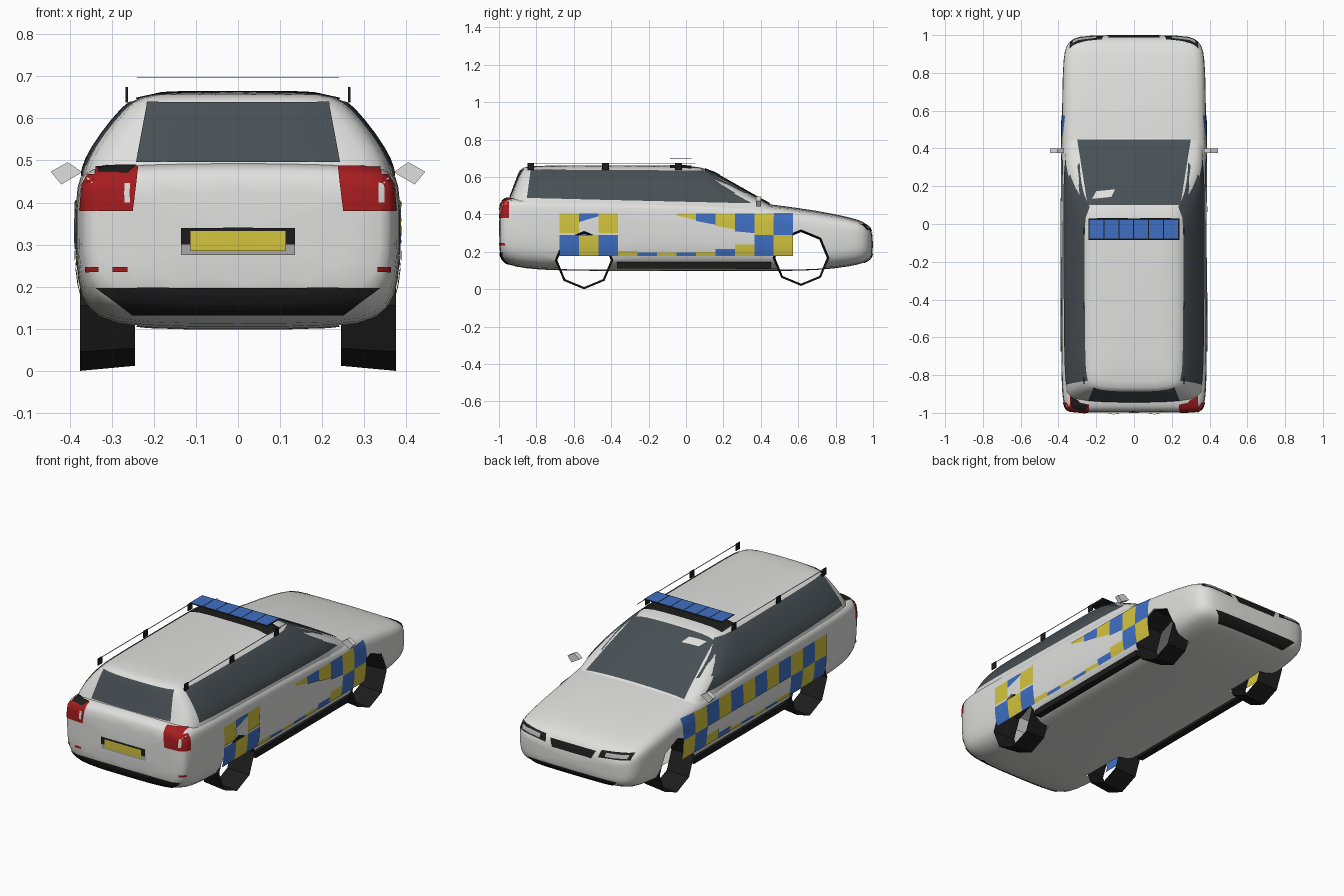
import bpy, bmesh, math
from mathutils import Vector, Matrix
from mathutils.bvhtree import BVHTree

if "Cube" in bpy.data.objects:
    bpy.data.objects.remove(bpy.data.objects["Cube"])


def material(name, rgb):
    m = bpy.data.materials.new(name)
    m.use_nodes = True
    m.diffuse_color = (*rgb, 1)
    m.node_tree.nodes["Principled BSDF"].inputs["Base Color"].default_value = (*rgb, 1)
    return m


WHITE = material("white paint", (.74, .74, .73))
BLACK = material("black trim", (.012, .012, .012))
GLASS = material("dark glass", (.065, .08, .09))
RED = material("red lamp", (.38, .012, .014))
YELLOW = material("yellow", (.66, .56, .05))
BLUE = material("blue", (.05, .16, .56))
GREY = material("silver grey", (.4, .4, .4))


def add_object(name, bm, mats, smooth=True):
    mesh = bpy.data.meshes.new(name)
    bm.to_mesh(mesh)
    bm.free()
    for m in mats:
        mesh.materials.append(m)
    obj = bpy.data.objects.new(name, mesh)
    bpy.context.collection.objects.link(obj)
    if smooth:
        mesh.shade_smooth()
    return obj


def bake(obj):
    """Replace the mesh by its modified result."""
    dg = bpy.context.evaluated_depsgraph_get()
    mesh = bpy.data.meshes.new_from_object(obj.evaluated_get(dg))
    obj.modifiers.clear()
    obj.data = mesh


def loft(name, half_rings, cap_start):
    """Skin mirrored half rings, round them once and bake."""
    bm = bmesh.new()
    rings = []
    for half in half_rings:
        full = half + [(-x, y, z) for x, y, z in half[-2:0:-1]]
        rings.append([bm.verts.new(p) for p in full])
    for a, b in zip(rings, rings[1:]):
        for i in range(len(a)):
            j = (i + 1) % len(a)
            bm.faces.new((a[i], a[j], b[j], b[i]))
    bm.faces.new(rings[-1])
    if cap_start:
        bm.faces.new(rings[0])
    bmesh.ops.recalc_face_normals(bm, faces=bm.faces)
    obj = add_object(name, bm, [WHITE, BLACK])
    obj.modifiers.new("round", "SUBSURF").levels = 1
    bake(obj)
    return obj


def box(name, x, y, z, mat):
    bm = bmesh.new()
    bmesh.ops.create_cube(bm, size=1)
    for v in bm.verts:
        v.co = [(lo + hi) / 2 + c * (hi - lo) for c, (lo, hi) in zip(v.co, (x, y, z))]
    return add_object(name, bm, [mat], False)


# Lower body: sections along the length (y, half width, bottom, shoulder height)
sections = [(-1, .335, .2, .435), (-.985, .36, .155, .468), (-.95, .375, .13, .482),
            (-.87, .383, .112, .483), (-.7, .386, .098, .48), (-.2, .386, .098, .475),
            (.38, .383, .098, .452), (.5, .382, .098, .435), (.7, .38, .1, .41),
            (.88, .375, .122, .375), (.95, .36, .14, .355), (.985, .32, .16, .325),
            (1, .26, .19, .28)]
rings = []
for y, w, low, high in sections:
    shoulder = .965 if y < .4 else .9
    profile = [(0, 0), (.62, 0), (.88, .06), (.97, .2), (1, .4), (1, .75),
               (.99, .9), (shoulder, 1), (.6, 1.03), (0, 1.04)]
    rings.append([(u * w, y, low + t * (high - low)) for u, t in profile])
body = loft("lower_body", rings, True)

# Cabin: stacked outlines (height, rear, front, half width)
levels = [(.43, -.97, .5, .374), (.46, -.955, .445, .372), (.5, -.938, .37, .364),
          (.56, -.915, .265, .327), (.63, -.89, .14, .27), (.652, -.875, .09, .235),
          (.663, -.82, 0, .17)]
rings = []
for z, r, f, w in levels:
    outline = [(0, f), (.5, f - .005), (.82, f - .02), (.96, f - .055), (1, f - .14),
               (1, (f + r) / 2), (1, r + .14), (.97, r + .05), (.87, r + .015), (.5, r), (0, r)]
    rings.append([(u * w, y, z) for u, y in outline])
cabin = loft("cabin", rings, False)

# Surface used to lay thin trim onto the shell
shell = bmesh.new()
shell.from_mesh(body.data)
shell.from_mesh(cabin.data)
surface = BVHTree.FromBMesh(shell)
shell.free()

SIDES = {"rear": (lambda u, v: (u, -2, v), (0, 1, 0)),
         "nose": (lambda u, v: (u, 2, v), (0, -1, 0)),
         "left": (lambda u, v: (2, u, v), (-1, 0, 0)),
         "right": (lambda u, v: (-2, u, v), (1, 0, 0)),
         "top": (lambda u, v: (u, v, 2), (0, 0, -1))}


def patch(name, side, quad, mat, lift=.004, n=8):
    """Drape a four-cornered panel on the shell."""
    start, aim = SIDES[side][0], Vector(SIDES[side][1])
    a, b, c, d = [Vector(p) for p in quad]
    bm = bmesh.new()
    grid = []
    for i in range(n + 1):
        row = []
        for j in range(n + 1):
            p = a.lerp(b, i / n).lerp(d.lerp(c, i / n), j / n)
            origin = Vector(start(p.x, p.y))
            hit, normal, _, _ = surface.ray_cast(origin, aim)
            if hit is None:
                hit, normal, _, _ = surface.find_nearest(origin + aim * 1.6)
            if normal.dot(aim) > 0:
                normal = -normal
            row.append(bm.verts.new(hit + normal * lift))
        grid.append(row)
    for i in range(n):
        for j in range(n):
            corners = (grid[i][j], grid[i + 1][j], grid[i + 1][j + 1], grid[i][j + 1])
            depth = [v.co.dot(aim) for v in corners]
            if max(depth) - min(depth) < .06:
                bm.faces.new(corners)
    bm.normal_update()
    if sum(f.normal.dot(aim) for f in bm.faces) > 0:
        bmesh.ops.reverse_faces(bm, faces=bm.faces)
    return add_object(name, bm, [mat])


def rect(u0, u1, v0, v1):
    return [(u0, v0), (u1, v0), (u1, v1), (u0, v1)]


def flip(quad):
    return [(-u, v) for u, v in quad]


# Glass
patch("windscreen", "top", [(-.3, .445), (.3, .445), (.245, .1), (-.245, .1)], GLASS, n=12)
patch("windscreen_sticker", "top", [(-.22, .13), (-.12, .14), (-.1, .18), (-.2, .17)], WHITE, .008, 2)
patch("rear_window", "rear", [(-.242, .495), (.242, .495), (.215, .637), (-.215, .637)], GLASS, n=12)
for side in ("left", "right"):
    patch(side + "_window", side, [(-.85, .487), (.43, .457), (.09, .632), (-.83, .637)], GLASS, n=16)

# Tail and nose details
tail = [(.237, .484), (.335, .484), (.362, .38), (.25, .38)]
lamp = [(.16, .3), (.335, .317), (.34, .348), (.17, .335)]
lens = [(.2, .31), (.32, .322), (.325, .338), (.2, .328)]
for side, fix in (("left", list), ("right", flip)):
    patch(side + "_tail_lamp", "rear", fix(tail), RED, n=10)
    patch(side + "_tail_lamp_wrap", side, rect(-.99, -.945, .38, .465), RED, n=4)
    patch(side + "_reflector", "rear", fix(rect(.33, .36, .235, .247)), RED, n=2)
    patch(side + "_headlamp", "nose", fix(lamp), BLACK)
    patch(side + "_headlamp_lens", "nose", fix(lens), GREY, .007, 4)
patch("left_reverse_lamp", "rear", rect(.333, .345, .4, .445), WHITE, .007, 2)
patch("right_reverse_lamp", "rear", rect(-.27, -.257, .4, .445), WHITE, .007, 2)
patch("right_lamp_shade", "rear", [(-.33, .468), (-.26, .468), (-.24, .484), (-.335, .484)], BLACK, .007)
patch("inner_reflector", "rear", rect(-.298, -.262, .235, .247), RED, n=2)
patch("plate_frame", "rear", rect(-.135, .135, .275, .34), GREY, n=4)
patch("plate_recess", "rear", rect(-.135, .135, .3, .34), BLACK, .006, 4)
patch("number_plate", "rear", rect(-.113, .113, .285, .332), YELLOW, .009, 4)
patch("rear_diffuser", "rear", [(-.335, .198), (.335, .198), (.25, .135), (-.25, .135)], BLACK, n=14)
patch("grille", "nose", [(-.12, .285), (.12, .285), (.14, .325), (-.14, .325)], BLACK)
patch("front_intake", "nose", [(-.22, .145), (.22, .145), (.27, .19), (-.27, .19)], BLACK, n=12)

# Checker bands; the left side's upper band fades out in the middle
STEP = .104
left_edge = {0: (.3, .3), 1: (.36, .39), 2: (.3, .3), 6: (.395, .37), 7: (.365, .345),
             8: (.34, .32), 9: (.31, .3), 10: (.29, .29), 11: (.29, .29)}
lower_top = {3: .205, 4: .197, 5: .197, 6: .197, 7: .2, 8: .215, 9: .24}
for i in range(12):
    y0 = -.675 + i * STEP
    y1 = y0 + STEP
    first, second = (YELLOW, BLUE) if i % 2 == 0 else (BLUE, YELLOW)
    patch(f"right_upper_check_{i}", "right", rect(y0, y1, .29, .405), first, n=4)
    if i in left_edge:
        low0, low1 = left_edge[i]
        patch(f"left_upper_check_{i}", "left", [(y0, low0), (y1, low1), (y1, .405), (y0, .405)], first, n=4)
    for side in ("left", "right"):
        patch(f"{side}_lower_check_{i}", side, rect(y0, y1, .18, lower_top.get(i, .29)), second, n=4)

# Wheels are open eight-sided bands set in matching arches
WHEELS = [(s, y, z, r) for s in (-1, 1) for y, z, r in ((-.545, .155, .155), (.615, .168, .15))]


def tube(bm, s, y, z, r_out, r_in, x_in, x_out, caps):
    turn = Matrix.Translation((s * (x_in + x_out) / 2, y, z)) @ Matrix.Rotation(s * math.pi / 2, 4, "Y")
    bmesh.ops.create_cone(bm, cap_ends=caps, segments=8, radius1=r_in, radius2=r_out,
                          depth=x_out - x_in, matrix=turn)


cut = bmesh.new()
for s, y, z, r in WHEELS:
    tube(cut, s, y, z, r, r, .24, .6, True)
    bm = bmesh.new()
    tube(bm, s, y, z, r, r - .012, .245, .375, False)
    end = "rear" if y < 0 else "front"
    add_object(f"{end}_{'left' if s > 0 else 'right'}_wheel", bm, [BLACK], False)
for f in cut.faces:
    f.material_index = 1
cutter = add_object("arch_cutter", cut, [WHITE, BLACK], False)
cutter.hide_render = True
mod = body.modifiers.new("arches", "BOOLEAN")
mod.operation, mod.solver, mod.object = "DIFFERENCE", "EXACT", cutter
bake(body)
bpy.data.objects.remove(cutter)
bm = bmesh.new()
bm.from_mesh(body.data)
bmesh.ops.delete(bm, geom=[f for f in bm.faces if f.material_index == 1], context="FACES")
bm.to_mesh(body.data)
bm.free()

# Sills, roof rails and mirrors, one per side
for s, side in ((1, "left"), (-1, "right")):
    box(side + "_sill", sorted((s * .33, s * .368)), (-.37, .455), (.112, .145), BLACK)
    box(side + "_roof_rail", sorted((s * .263, s * .266)), (-.84, .05), (.67, .673), WHITE)
    for i, y in enumerate((-.83, -.43, -.04)):
        box(f"{side}_rail_foot_{i}", sorted((s * .262, s * .267)), (y - .018, y + .018), (.638, .675), BLACK)
    bm = bmesh.new()
    outline = [(.37, .472), (.405, .496), (.445, .473), (.42, .443)]
    back = bm.faces.new([bm.verts.new((s * x, .375, z)) for x, z in outline])
    moved = bmesh.ops.extrude_face_region(bm, geom=[back])["geom"]
    for v in moved:
        if isinstance(v, bmesh.types.BMVert):
            v.co.y += .025
    bmesh.ops.recalc_face_normals(bm, faces=bm.faces)
    add_object(side + "_mirror", bm, [WHITE], False)

# Roof light bar: raised blue panes over a dark base
patch("light_bar_base", "top", rect(-.24, .24, -.085, .03), BLACK, .005)
box("light_bar_frame", (-.24, .24), (-.085, .03), (.697, .698), BLACK)
for i in range(6):
    x = -.236 + i * .079
    box(f"light_bar_pane_{i}", (x, x + .074), (-.078, .022), (.699, .7), BLUE)
